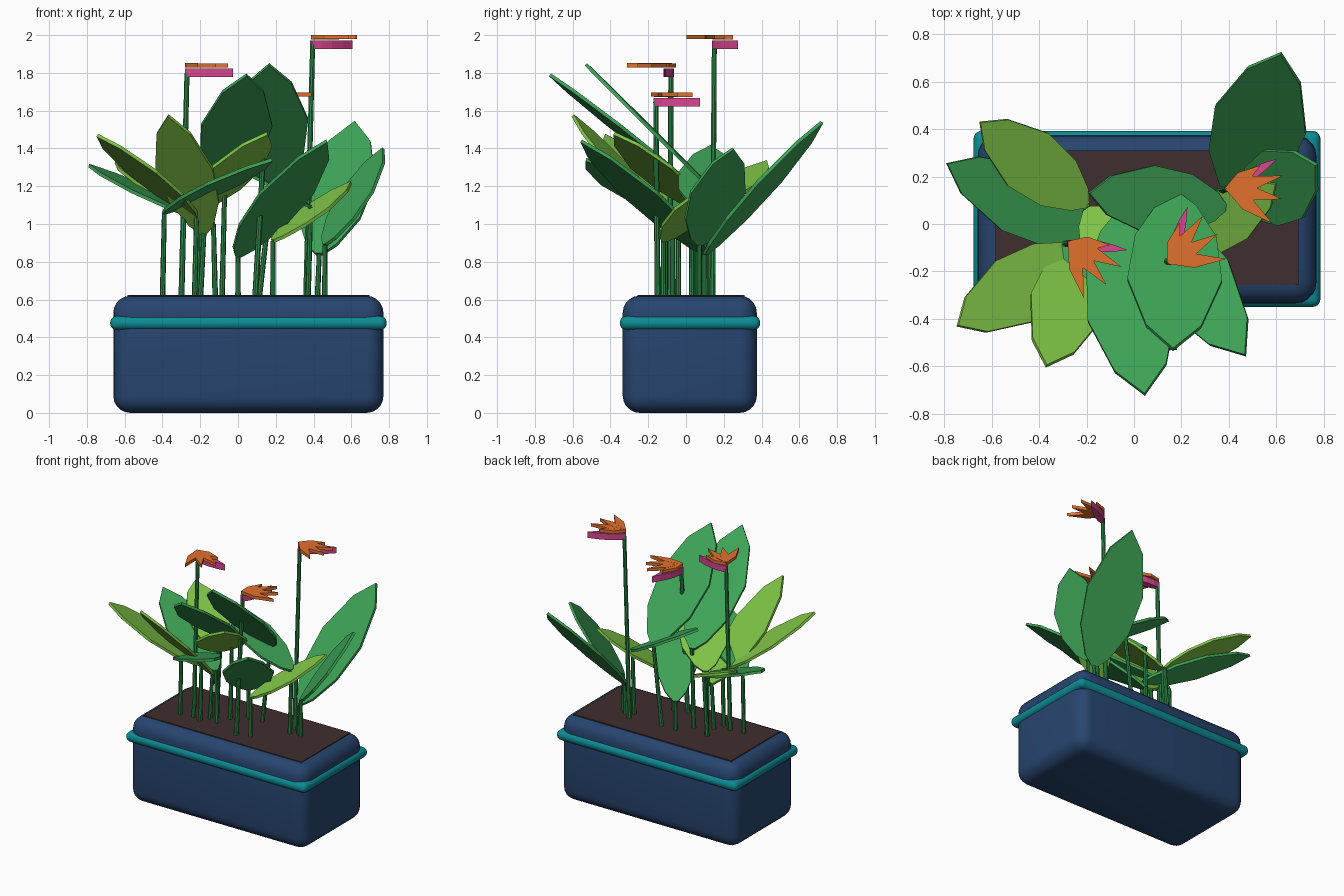
import bpy, bmesh, math
from mathutils import Vector

if "Cube" in bpy.data.objects:
    bpy.data.objects.remove(bpy.data.objects["Cube"])

def material(name, hex_code):
    lin = lambda c: c / 12.92 if c <= 0.04045 else ((c + 0.055) / 1.055) ** 2.4
    rgb = [lin(int(hex_code[i:i + 2], 16) / 255) for i in (0, 2, 4)]
    m = bpy.data.materials.new(name)
    m.diffuse_color = (*rgb, 1)
    m.use_nodes = True
    m.node_tree.nodes["Principled BSDF"].inputs["Base Color"].default_value = m.diffuse_color
    return m

NAVY = material("navy glaze", "27456F")
TEAL = material("teal band", "0E8C95")
SOIL = material("dark soil", "402E2E")
STEM = material("stem green", "2E8B4A")
GREEN = material("leaf green", "3DA356")
LIME = material("lime leaf", "7FC447")
ORANGE = material("orange petal", "E2712E")
PINK = material("pink bract", "D8458F")

def finish(name, bm, mat, smooth=False):
    bmesh.ops.recalc_face_normals(bm, faces=bm.faces)
    me = bpy.data.meshes.new(name)
    bm.to_mesh(me)
    bm.free()
    me.materials.append(mat)
    for p in me.polygons:
        p.use_smooth = smooth
    ob = bpy.data.objects.new(name, me)
    bpy.context.collection.objects.link(ob)
    return ob

def box(name, lo, hi, mat, bevel=0.0, segments=5):
    lo, hi = Vector(lo), Vector(hi)
    bm = bmesh.new()
    bmesh.ops.create_cube(bm, size=1)
    for v in bm.verts:
        v.co = (lo + hi) / 2 + v.co * (hi - lo)
    if bevel:
        bmesh.ops.bevel(bm, geom=bm.edges[:], offset=bevel, segments=segments,
                        profile=0.5, affect='EDGES')
    return finish(name, bm, mat, bevel > 0)

def plate(name, base, tip, half_width, profile, thickness, mat):
    """Flat symmetric blade from base to tip; its cross direction stays level."""
    base, tip = Vector(base), Vector(tip)
    along = tip - base
    side = Vector((0, 0, 1)).cross(along).normalized()
    normal = along.cross(side).normalized() * thickness / 2
    outline = [(t, w) for t, w in profile]
    outline += [(t, -w) for t, w in reversed(profile) if w > 0]
    bm = bmesh.new()
    rings = [[bm.verts.new(base + along * t + side * w * half_width + normal * s)
              for t, w in outline] for s in (1, -1)]
    bm.faces.new(rings[0])
    bm.faces.new(rings[1][::-1])
    n = len(outline)
    for i in range(n):
        j = (i + 1) % n
        bm.faces.new((rings[0][i], rings[1][i], rings[1][j], rings[0][j]))
    return finish(name, bm, mat)

def stem(name, a, b, radius=0.015):
    a, b = Vector(a), Vector(b)
    d = b - a
    bm = bmesh.new()
    bmesh.ops.create_cone(bm, cap_ends=True, segments=8, radius1=radius,
                          radius2=radius * 0.85, depth=d.length)
    rot = d.to_track_quat('Z', 'Y')
    for v in bm.verts:
        v.co = rot @ v.co + (a + b) / 2
    return finish(name, bm, STEM)

# Planter
box("planter_body", (-0.66, -0.335, 0), (0.77, 0.375, 0.62), NAVY, 0.09)
box("planter_band", (-0.677, -0.35, 0.44), (0.787, 0.393, 0.512), TEAL, 0.034)
box("soil", (-0.585, -0.257, 0.60), (0.695, 0.31, 0.624), SOIL)

# Leaves: blade base, tip, half width, colour, x of the stem foot
LEAF = [(0, 0.1), (0.07, 0.42), (0.27, 0.86), (0.55, 1), (0.85, 0.58), (1, 0)]
leaves = [
    ((0.43, 0.10, 0.84), (0.62, 0.72, 1.54), 0.20, GREEN, 0.42),
    ((0.46, 0.07, 0.89), (0.77, 0.25, 1.40), 0.165, GREEN, 0.46),
    ((0.185, -0.12, 0.91), (0.60, 0.17, 1.22), 0.12, LIME, 0.185),
    ((-0.07, 0.03, 1.20), (0.045, -0.72, 1.79), 0.19, GREEN, -0.085),
    ((0.18, 0.12, 1.20), (0.165, -0.53, 1.845), 0.20, GREEN, 0.11),
    ((0.0, 0.12, 0.83), (0.47, -0.555, 1.44), 0.17, GREEN, 0.0),
    ((-0.18, -0.04, 0.95), (-0.37, -0.60, 1.575), 0.16, LIME, -0.20),
    ((-0.20, 0.06, 1.08), (0.155, -0.38, 1.48), 0.17, LIME, -0.21),
    ((-0.39, -0.10, 1.06), (0.18, -0.53, 1.34), 0.14, GREEN, -0.40),
    ((-0.13, -0.07, 1.00), (-0.79, 0.255, 1.31), 0.15, GREEN, -0.12),
    ((-0.20, 0.08, 1.07), (-0.65, 0.43, 1.33), 0.14, LIME, -0.23),
    ((-0.22, -0.11, 1.04), (-0.745, -0.43, 1.47), 0.15, LIME, -0.23),
    ((0.385, 0.07, 1.09), (-0.19, 0.13, 1.41), 0.145, GREEN, 0.37),
]
for i, (base, tip, w, mat, foot) in enumerate(leaves, 1):
    plate(f"leaf_{i}", base, tip, w, LEAF, 0.018, mat)
    stem(f"leaf_stem_{i}", (foot, base[1], 0.59), base)

# Flowers: stem foot, stem top, heading of the bract in degrees
PETAL = [(0, 0.3), (0.45, 1), (1, 0)]
BRACT = [(0, 0.35), (0.2, 0.85), (0.45, 1), (0.75, 0.6), (1, 0)]
flowers = [
    ((-0.30, -0.085, 0.59), (-0.27, -0.08, 1.80), -7),
    ((0.09, -0.15, 0.59), (0.15, -0.16, 1.645), 72),
    ((0.36, 0.14, 0.59), (0.395, 0.15, 1.95), 31),
]
for i, (foot, top, heading) in enumerate(flowers, 1):
    stem(f"flower_stem_{i}", foot, top, 0.016)
    top = Vector(top)

    def blade(name, angle, start, length, half, prof, z, thick, mat):
        a = math.radians(heading + angle)
        d = Vector((math.cos(a), math.sin(a), 0))
        o = top + Vector((0, 0, z))
        plate(name, o + d * start, o + d * length, half, prof, thick, mat)

    blade(f"bract_{i}", 0, -0.01, 0.245, 0.026, BRACT, 0.0, 0.045, PINK)
    for k, (ang, ln) in enumerate([(4, 0.17), (-18, 0.24), (-42, 0.235), (-69, 0.24)], 1):
        blade(f"petal_{i}_{k}", ang, -0.005, ln, 0.03, PETAL,
              0.0385 + k * 0.0005, 0.022, ORANGE)
